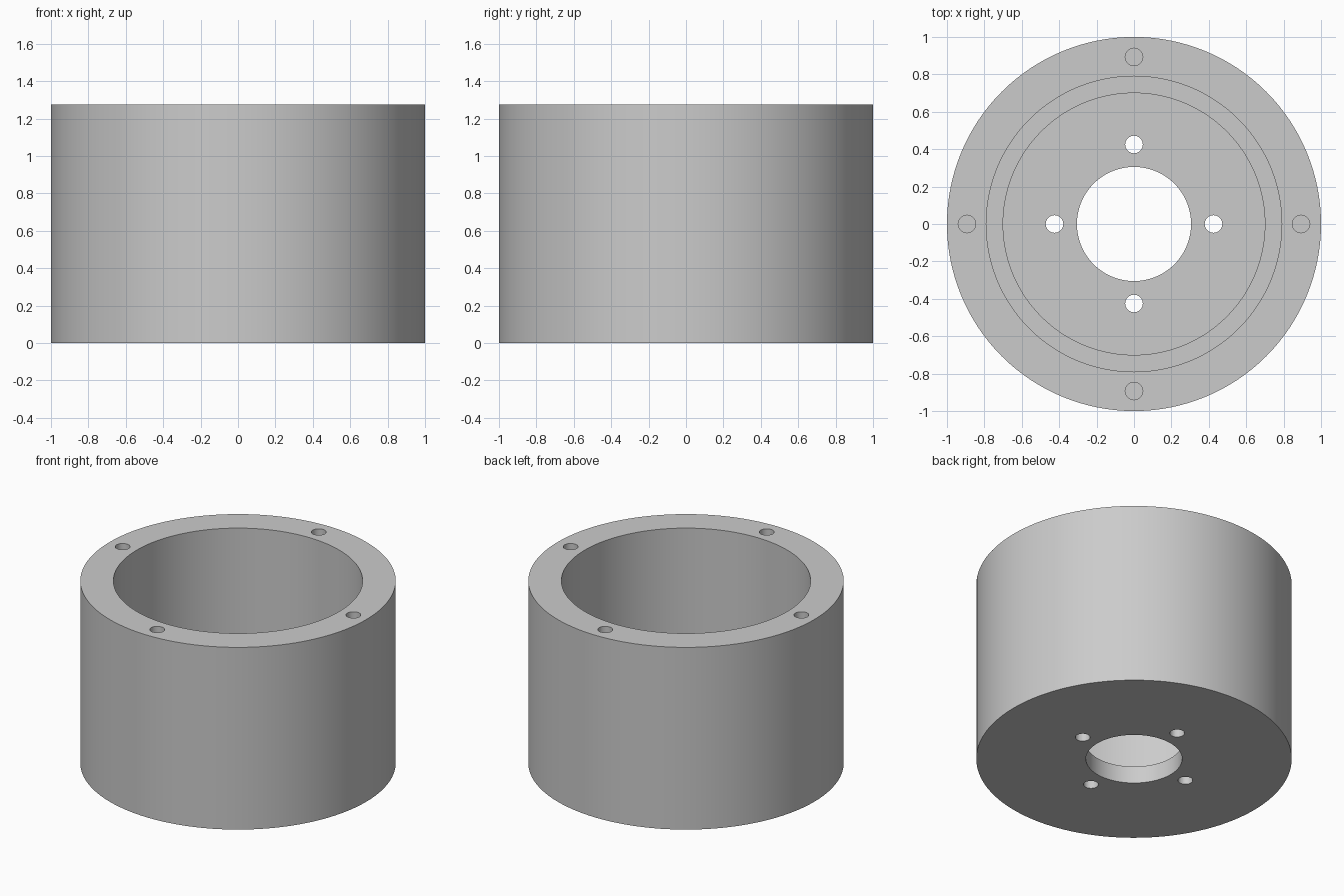
import bpy
import bmesh
from math import cos, sin, pi, radians
from mathutils import Matrix

if "Cube" in bpy.data.objects:
    bpy.data.objects.remove(bpy.data.objects["Cube"], do_unlink=True)

HEIGHT, FLOOR, STEP = 1.275, 0.12, 0.23
SEGMENTS = 128

grey = bpy.data.materials.new("plain grey")
grey.use_nodes = True
colour = (0.6, 0.6, 0.6, 1)
grey.diffuse_color = colour
grey.node_tree.nodes["Principled BSDF"].inputs["Base Color"].default_value = colour


def add_object(name, bm):
    bmesh.ops.recalc_face_normals(bm, faces=bm.faces)
    mesh = bpy.data.meshes.new(name)
    bm.to_mesh(mesh)
    bm.free()
    mesh.materials.append(grey)
    obj = bpy.data.objects.new(name, mesh)
    bpy.context.collection.objects.link(obj)
    return obj


# Cup body: closed wall section turned around the z axis
section = [(0.305, 0), (1, 0), (1, HEIGHT), (0.79, HEIGHT),
           (0.79, STEP), (0.70, STEP), (0.70, FLOOR), (0.305, FLOOR)]
bm = bmesh.new()
rings = []
for i in range(SEGMENTS):
    a = 2 * pi * i / SEGMENTS
    rings.append([bm.verts.new((r * cos(a), r * sin(a), z)) for r, z in section])
for i, ring in enumerate(rings):
    following = rings[(i + 1) % SEGMENTS]
    for j in range(len(section)):
        k = (j + 1) % len(section)
        bm.faces.new((ring[j], following[j], following[k], ring[k]))
body = add_object("cup_body", bm)

# Drill cutters: blind holes in the rim, through holes in the floor
bm = bmesh.new()
for distance, low, high in ((0.893, HEIGHT - 0.24, HEIGHT + 0.1),
                            (0.425, -0.1, FLOOR + 0.1)):
    for quarter in range(4):
        a = quarter * pi / 2
        place = Matrix.Translation((distance * cos(a), distance * sin(a), (low + high) / 2))
        bmesh.ops.create_cone(bm, cap_ends=True, segments=32, radius1=0.047,
                              radius2=0.047, depth=high - low, matrix=place)
drills = add_object("hole_cutters", bm)
drills.hide_render = True

# Cut the holes, then discard the cutters
cut = body.modifiers.new("bolt_holes", "BOOLEAN")
cut.operation = "DIFFERENCE"
cut.solver = "EXACT"
cut.object = drills
bpy.ops.object.select_all(action="DESELECT")
body.select_set(True)
bpy.context.view_layer.objects.active = body
bpy.ops.object.modifier_apply(modifier=cut.name)
bpy.data.objects.remove(drills, do_unlink=True)
bpy.ops.object.shade_smooth_by_angle(angle=radians(30))
